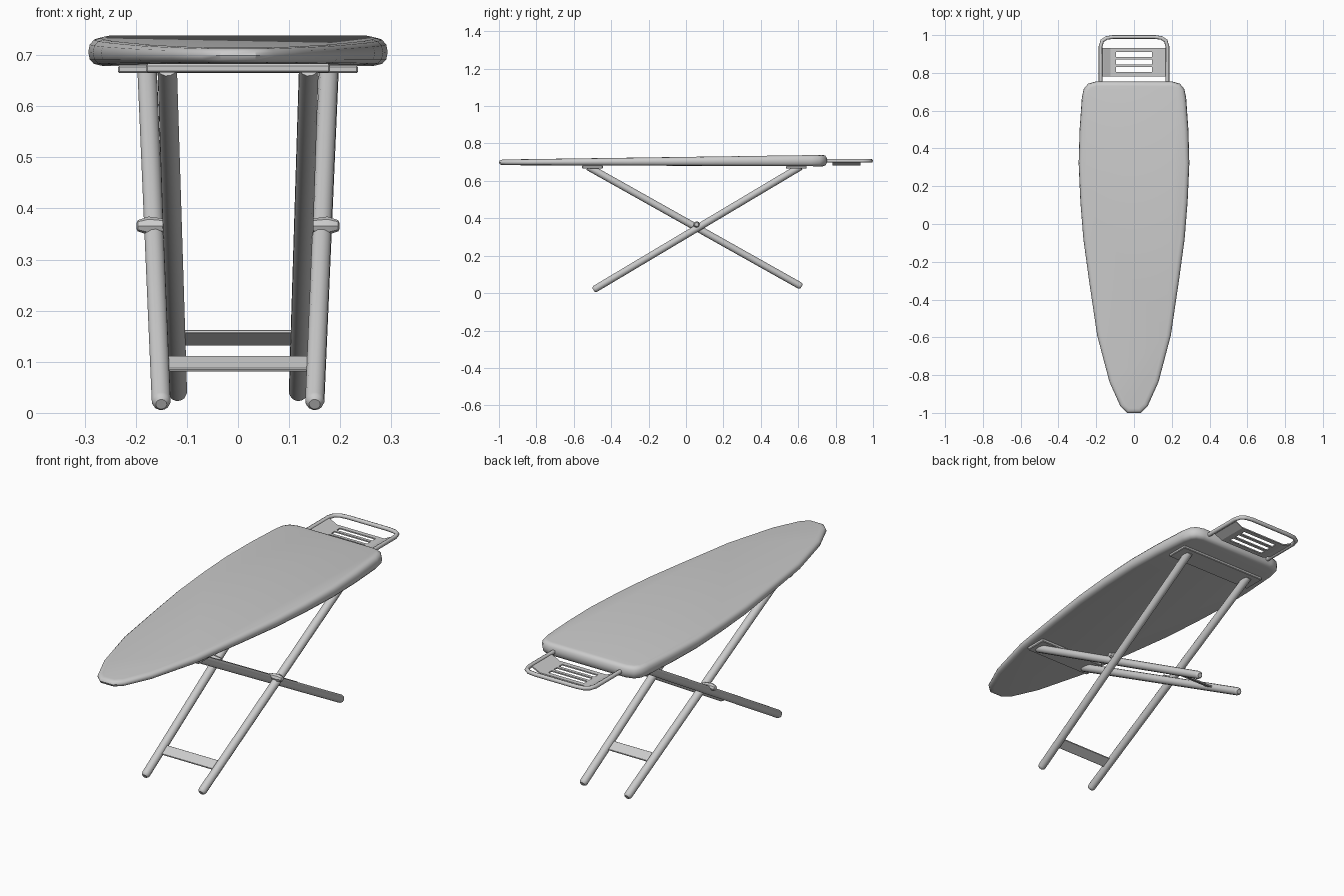
import bpy, bmesh, math
from mathutils import Vector

if "Cube" in bpy.data.objects:
    bpy.data.objects.remove(bpy.data.objects["Cube"])


def finish(bm, name, smooth=True):
    bmesh.ops.recalc_face_normals(bm, faces=bm.faces[:])
    me = bpy.data.meshes.new(name)
    bm.to_mesh(me)
    bm.free()
    ob = bpy.data.objects.new(name, me)
    bpy.context.collection.objects.link(ob)
    if smooth:
        bpy.ops.object.select_all(action='DESELECT')
        ob.select_set(True)
        bpy.context.view_layer.objects.active = ob
        bpy.ops.object.shade_smooth_by_angle(angle=math.radians(40))
    return ob


def loft(bm, rings):
    rows = [[bm.verts.new(p) for p in r] for r in rings]
    n = len(rows[0])
    for a, b in zip(rows, rows[1:]):
        for i in range(n):
            j = (i + 1) % n
            bm.faces.new((a[i], a[j], b[j], b[i]))
    bm.faces.new(rows[0])
    bm.faces.new(rows[-1])


def rod(name, a, b, stations, sides=12):
    """Round rod from a to b; stations are (distance from a, radius)."""
    a, b = Vector(a), Vector(b)
    d = (b - a).normalized()
    u = d.orthogonal().normalized()
    v = d.cross(u)
    bm = bmesh.new()
    loft(bm, [[a + d * s + (u * math.cos(k * math.tau / sides) + v * math.sin(k * math.tau / sides)) * r
               for k in range(sides)] for s, r in stations])
    return finish(bm, name)


def box(name, loc, size, tilt=0.0):
    bm = bmesh.new()
    bmesh.ops.create_cube(bm, size=1)
    bmesh.ops.scale(bm, vec=size, verts=bm.verts[:])
    bmesh.ops.bevel(bm, geom=bm.edges[:], offset=min(size) * 0.2, segments=1, affect='EDGES')
    ob = finish(bm, name, False)
    ob.location = loc
    ob.rotation_euler.x = tilt
    return ob


# Padded board: tapered outline lofted through rounded edge rings
half = [(0.035, -1.0), (0.072, -0.965), (0.13, -0.836), (0.195, -0.59), (0.238, -0.3),
        (0.268, -0.08), (0.284, 0.12), (0.293, 0.32), (0.288, 0.5), (0.276, 0.67), (0.266, 0.715),
        (0.243, 0.743), (0.2, 0.755)]
outline = [Vector((x, y)) for x, y in half] + [Vector((-x, y)) for x, y in reversed(half)]


def inset(d):
    pts, n = [], len(outline)
    for i, p in enumerate(outline):
        e1 = (p - outline[i - 1]).normalized()
        e2 = (outline[(i + 1) % n] - p).normalized()
        n1, n2 = Vector((-e1.y, e1.x)), Vector((-e2.y, e2.x))
        m = (n1 + n2).normalized()
        pts.append(p + m * d / m.dot(n1))
    return pts


rings = []
for d, t in [(0.024, 0), (0.011, 0.06), (0.003, 0.23), (0, 0.5), (0.003, 0.77), (0.011, 0.94), (0.024, 1)]:
    ring = []
    for p in inset(d):
        f = (p.y + 1) / 1.755
        low, high = 0.684 - 0.006 * f, 0.714 + 0.025 * f
        ring.append((p.x, p.y, low + (high - low) * t))
    rings.append(ring)
bm = bmesh.new()
loft(bm, rings)
finish(bm, "padded_board")

# Crossed leg pairs with rounded feet, plus pivot bolts
for side, tag in ((-1, "left"), (1, "right")):
    for name, foot, top in (("outer_leg", (0.15, -0.495, 0.017), (0.178, 0.612, 0.676)),
                            ("inner_leg", (0.118, 0.618, 0.035), (0.1385, -0.524, 0.676))):
        a = Vector((foot[0] * side, *foot[1:]))
        b = Vector((top[0] * side, *top[1:]))
        rod(f"{name}_{tag}", a, b, [(0, 0.011), (0.006, 0.017), (0.014, 0.019), ((b - a).length, 0.0195)])
    rod(f"pivot_bolt_{tag}", (0.13 * side, 0.057, 0.366), (0.2 * side, 0.057, 0.366),
        [(0, 0.012), (0.045, 0.018), (0.066, 0.011), (0.069, 0.005)], 8)

# Flat braces lying in the plane of each leg pair
box("outer_leg_brace", (0, -0.362, 0.096), (0.282, 0.05, 0.008), math.atan2(0.659, 1.107))
box("inner_leg_brace", (0, 0.418, 0.147), (0.225, 0.05, 0.008), -math.atan2(0.641, 1.142))

# Mounting plates under the board
box("front_mount_plate", (0, -0.5, 0.674), (0.36, 0.11, 0.016))
box("rear_mount_plate", (0, 0.59, 0.672), (0.47, 0.11, 0.014))

# Iron rest wire frame
cu = bpy.data.curves.new("iron_rest_frame", 'CURVE')
cu.dimensions = '3D'
cu.bevel_depth = 0.01
cu.bevel_resolution = 2
arm = [(0.177, 0.72), (0.177, 0.94), (0.168, 0.97), (0.145, 0.985), (0.11, 0.99)]
path = arm + [(-x, y) for x, y in reversed(arm)]
sp = cu.splines.new('POLY')
sp.points.add(len(path) - 1)
for pt, (x, y) in zip(sp.points, path):
    pt.co = (x, y, 0.707, 1)
cu.use_fill_caps = True
frame = bpy.data.objects.new("iron_rest_frame", cu)
bpy.context.collection.objects.link(frame)

# Slotted iron tray with raised sides hooked on the frame
xs = [-0.175, -0.162, -0.125, -0.095, 0.095, 0.125, 0.162, 0.175]
zs = [0.707, 0.704, 0.686, 0.686, 0.686, 0.686, 0.704, 0.707]
ys = [0.782, 0.805, 0.83, 0.845, 0.87, 0.885, 0.91, 0.932]
bm = bmesh.new()
grid = [[bm.verts.new((x, y, z)) for x, z in zip(xs, zs)] for y in ys]
for j in range(len(ys) - 1):
    for i in range(len(xs) - 1):
        if not (i == 3 and j % 2 == 1):
            bm.faces.new((grid[j][i], grid[j][i + 1], grid[j + 1][i + 1], grid[j + 1][i]))
tray = finish(bm, "iron_rest_tray", False)
mod = tray.modifiers.new("thickness", 'SOLIDIFY')
mod.thickness = 0.006
mod.offset = 0
